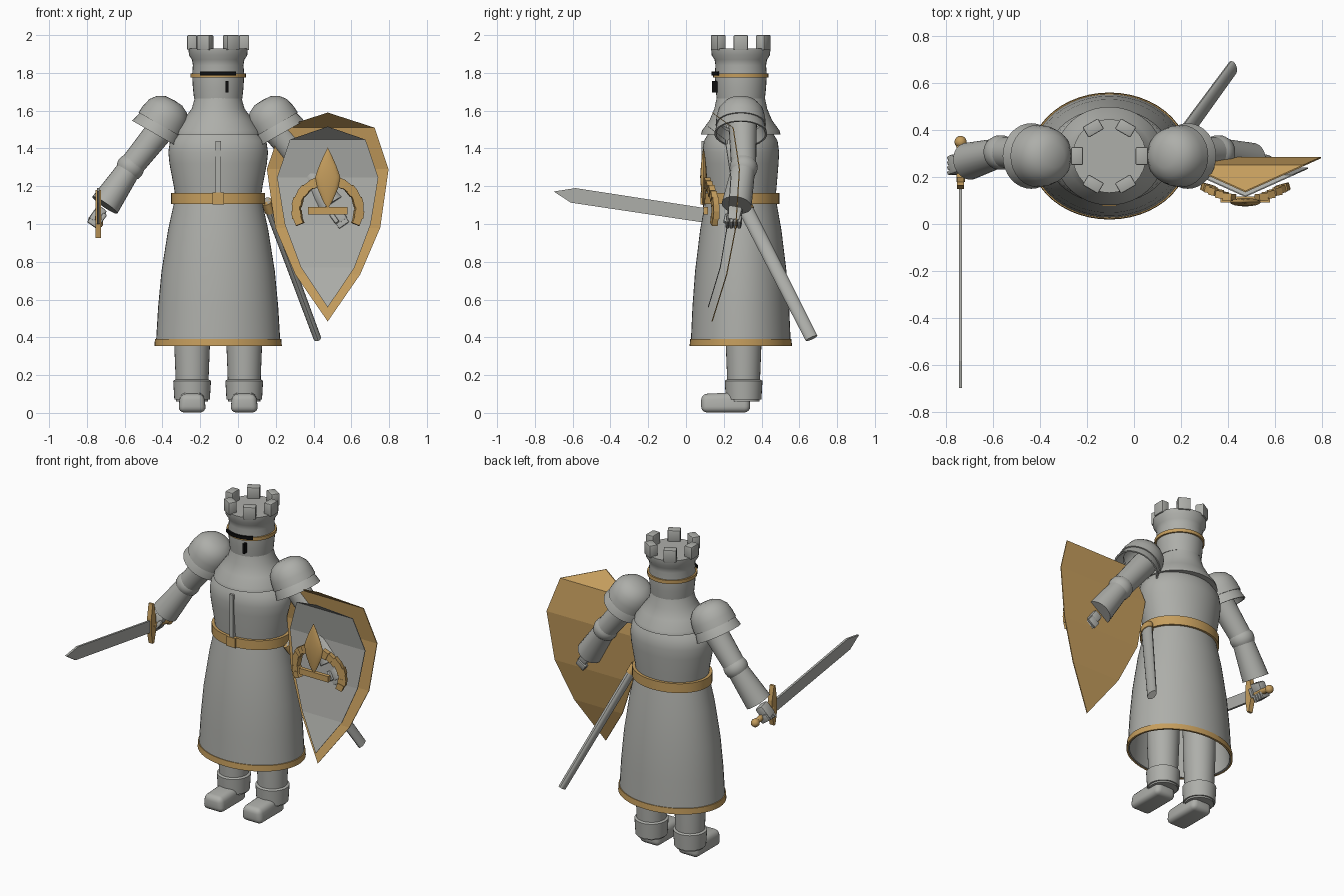
import bpy, bmesh, math
from mathutils import Vector, Matrix

if "Cube" in bpy.data.objects:
    bpy.data.objects.remove(bpy.data.objects["Cube"])

CX, CY = -0.105, 0.29        # body axis


def material(name, col):
    m = bpy.data.materials.new(name)
    m.diffuse_color = (*col, 1)
    m.use_nodes = True
    m.node_tree.nodes["Principled BSDF"].inputs["Base Color"].default_value = m.diffuse_color
    return m


STEEL = material("steel grey", (0.42, 0.425, 0.40))
GOLD = material("gold", (0.56, 0.34, 0.11))
BLACK = material("black", (0.004, 0.004, 0.004))


def finish(name, bm, mat, smooth=True, matrix=None):
    bmesh.ops.remove_doubles(bm, verts=bm.verts, dist=1e-5)
    bmesh.ops.recalc_face_normals(bm, faces=bm.faces)
    me = bpy.data.meshes.new(name)
    bm.to_mesh(me)
    bm.free()
    me.materials.append(mat)
    ob = bpy.data.objects.new(name, me)
    bpy.context.collection.objects.link(ob)
    if matrix:
        me.transform(matrix)
    if smooth:
        bpy.ops.object.select_all(action='DESELECT')
        ob.select_set(True)
        bpy.context.view_layer.objects.active = ob
        bpy.ops.object.shade_smooth_by_angle(angle=math.radians(35))
    return ob


def lathe(name, prof, mat, matrix=None, n=32):
    """Revolve (rx, ry, height) rings."""
    bm = bmesh.new()
    rings = [[bm.verts.new((rx * math.cos(2 * math.pi * i / n), ry * math.sin(2 * math.pi * i / n), h))
              for i in range(n)] for rx, ry, h in prof]
    for a, b in zip(rings, rings[1:]):
        for i in range(n):
            bm.faces.new((a[i], a[(i + 1) % n], b[(i + 1) % n], b[i]))
    return finish(name, bm, mat, True, matrix)


def rnd(*rh):
    return [(r, r, h) for r, h in rh]


def aim(p, q):
    """Matrix at p with z pointing to q, y kept near world y."""
    z = (Vector(q) - Vector(p)).normalized()
    x = Vector((0, 1, 0)).cross(z).normalized()
    y = z.cross(x)
    return Matrix.Translation(p) @ Matrix((x, y, z)).transposed().to_4x4()


def tube(name, p, q, r0, r1, mat, n=24, flat=1.0):
    h = (Vector(q) - Vector(p)).length
    return lathe(name, [(0, 0, 0), (r0 * flat, r0, 0), (r1 * flat, r1, h), (0, 0, h)], mat, aim(p, q), n)


def box(name, loc, size, mat, rot=None, bevel=0.0):
    bm = bmesh.new()
    bmesh.ops.create_cube(bm, size=1)
    bmesh.ops.scale(bm, vec=size, verts=bm.verts)
    if bevel:
        bmesh.ops.bevel(bm, geom=bm.edges[:], offset=bevel, segments=2, affect='EDGES', profile=0.5)
    m = Matrix.Translation(loc)
    if rot:
        m = m @ rot
    return finish(name, bm, mat, bevel > 0, m)


def prism(name, pts, thick, mat, matrix):
    """Extrude a flat xy outline, centred on z."""
    bm = bmesh.new()
    lo = [bm.verts.new((x, y, -thick / 2)) for x, y in pts]
    hi = [bm.verts.new((x, y, thick / 2)) for x, y in pts]
    bm.faces.new(lo)
    bm.faces.new(hi)
    for i in range(len(pts)):
        j = (i + 1) % len(pts)
        bm.faces.new((lo[i], lo[j], hi[j], hi[i]))
    return finish(name, bm, mat, False, matrix)


body = Matrix.Translation((CX, CY, 0))

# Skirt, open below, with hem and belt
lathe("skirt", [(.21, .17, 1.1), (.285, .23, .75), (.318, .255, .36), (.33, .265, .36), (.318, .256, .56),
                (.30, .242, .75), (.265, .215, .97), (.232, .188, 1.12)], STEEL, body, 48)
lathe("hem_trim", [(.325, .258, .355), (.337, .271, .355), (.335, .268, .392), (.325, .258, .392)], GOLD, body, 48)
lathe("belt", [(.22, .17, 1.105), (.249, .204, 1.105), (.249, .204, 1.165), (.22, .17, 1.165)], GOLD, body, 48)
box("buckle", (CX, .087, 1.135), (.062, .02, .062), GOLD)

# Torso, collar cape and chest ridge
lathe("torso", [(.225, .183, 1.13), (.235, .19, 1.2), (.258, .2, 1.32), (.264, .203, 1.38), (.255, .195, 1.44),
                (.21, .165, 1.49), (0, 0, 1.5)], STEEL, body, 48)
lathe("collar", [(.2, .17, 1.475), (.23, .21, 1.475), (.225, .205, 1.495), (.185, .165, 1.55), (.14, .14, 1.61),
                 (.12, .125, 1.68), (0, 0, 1.68)], STEEL, body, 48)
box("chest_ridge", (CX, .096, 1.30), (.028, .03, .28), STEEL)

# Helmet with battlement crown
lathe("helmet", rnd((0, 1.665), (.128, 1.665), (.134, 1.72), (.138, 1.79), (.134, 1.84), (.139, 1.87),
                    (.155, 1.895), (.157, 1.93), (0, 1.93)), STEEL, body)
lathe("helmet_band", rnd((.13, 1.775), (.147, 1.775), (.147, 1.797), (.13, 1.797)), GOLD, body)
for k in range(6):
    a = k * math.pi / 3
    box("merlon", (CX + .138 * math.cos(a), CY + .138 * math.sin(a), 1.96), (.052, .076, .08), STEEL,
        Matrix.Rotation(a, 4, 'Z'), .006)
for k in range(-4, 5):
    a = -math.pi / 2 + k * .145
    box("visor_slit", (CX + .15 * math.cos(a), CY + .15 * math.sin(a), 1.797), (.012, .023, .02), BLACK,
        Matrix.Rotation(a, 4, 'Z'))
box("breath_slit", (-.058, .152, 1.727), (.014, .03, .062), BLACK)

# Limbs, repeated on both sides
for s in (-1, 1):
    def P(dx, y, z):
        return (CX + s * dx, y, z)

    # Layered shoulder guard
    pad = aim(P(.232, CY, 1.655), P(.335, CY, 1.475))
    lathe("shoulder_dome", rnd((0, 0), (.05, .004), (.09, .024), (.118, .06), (.129, .105), (.133, .15), (.11, .15)),
          STEEL, pad)
    lathe("shoulder_lower_plate", rnd((.11, .12), (.128, .155), (.14, .205), (.13, .205), (.105, .14)), STEEL, pad)

    # Arm
    sh, el, wr = P(.28, .30, 1.53), P(.465, .305, 1.30), P(.60, .268, 1.10)
    tube("upper_arm", sh, el, .075, .066, STEEL)
    lathe("elbow", rnd((0, -.07), (.045, -.058), (.07, -.025), (.074, 0), (.07, .025), (.045, .058), (0, .07)),
          STEEL, aim(el, wr))
    tube("forearm", el, wr, .062, .08, STEEL)
    hand = P(.65, .25, 1.03)
    rot = aim(wr, hand).to_3x3().to_4x4()
    box("palm", P(.64, .255, 1.045), (.06, .075, .09), STEEL, rot, .012)
    for f in range(4):
        box("finger", P(.655, .222 + f * .021, 1.01), (.065, .018, .045), STEEL, rot, .006)
    box("thumb", P(.615, .215, 1.03), (.025, .025, .06), STEEL, rot, .008)

    # Leg and boot
    leg = Matrix.Translation(P(.138, .305, 0))
    lathe("leg", rnd((0, .06), (.085, .06), (.088, .2), (.096, .4), (.1, .8), (0, .8)), STEEL, leg)
    lathe("boot_cuff", rnd((0, .07), (.094, .07), (.1, .17), (.088, .177), (0, .177)), STEEL, leg)
    bm = bmesh.new()
    bmesh.ops.create_cube(bm, size=1)
    bmesh.ops.scale(bm, vec=(.148, .26, .11), verts=bm.verts)
    for v in bm.verts:
        if v.co.z > 0:
            v.co.x *= .85
        if v.co.y < 0:
            v.co.z -= .012 if v.co.z > 0 else 0
    bmesh.ops.bevel(bm, geom=bm.edges[:], offset=.032, segments=4, affect='EDGES', profile=0.5)
    finish("boot", bm, STEEL, True, Matrix.Translation(P(.138, .21, .057)))

# Shield: (half width, height) rows joined by plates, swept back at the sides
SX = .475


def shield_plate(name, rows, front, thick, mat):
    bm = bmesh.new()
    layers = []
    for off in (0, thick):
        layers.append([[bm.verts.new((SX + sgn * w, front + .45 * w + off, z)) for sgn in ((-1, 1) if w else (1,))]
                       for w, z in rows])
    for rs in layers:
        for a, b in zip(rs, rs[1:]):
            bm.faces.new(a + b[::-1])
    f, k = layers
    for i in range(len(rows) - 1):
        for side in (0, -1):
            bm.faces.new((f[i][side], f[i + 1][side], k[i + 1][side], k[i][side]))
    return finish(name, bm, mat, False)


shield_plate("shield_back", [(0, 1.59), (.248, 1.51), (.322, 1.29), (.278, .98), (.172, .733), (0, .484)],
             .135, .006, GOLD)
shield_plate("shield_panel", [(0, 1.516), (.2, 1.447), (.268, 1.246), (.227, .997), (.142, .77), (0, .558)],
             .115, .005, STEEL)

# Shield crest: leaf, bar and two arcs of blocks
lathe("crest_leaf", [(0, 0, 1.08), (.025, .008, 1.12), (.055, .014, 1.19), (.066, .018, 1.25), (.045, .014, 1.31),
                     (.018, .007, 1.37), (0, 0, 1.405)], GOLD, Matrix.Translation((SX, .093, 0)), 16)
box("crest_bar", (SX, .105, 1.07), (.21, .025, .038), GOLD)
for s in (-1, 1):
    for k in range(8):
        a = math.radians(-22 + k * 12.5)
        w = .165 * math.cos(a)
        big = .05 if k % 2 else .042
        turn = Matrix.Rotation(s * w * 1.6, 4, 'Z') @ Matrix.Rotation(-s * a, 4, 'Y')
        box("crest_arc_block", (SX + s * w, .105 + 1.9 * w * w, 1.075 + .155 * math.sin(a)),
            (big, .032, .04), GOLD, turn)

# Sword, lying in the plane x = -0.74 and pointing forward
X0 = -.74
side = Matrix(((0, 0, 1, X0), (1, 0, 0, 0), (0, 1, 0, 0), (0, 0, 0, 1)))
prism("blade", [(.18, 1.072), (.18, .995), (-.61, 1.113), (-.70, 1.172), (-.585, 1.19)], .014, STEEL, side)
prism("sword_guard", [(.165, 1.18), (.15, 1.09), (.15, 1.0), (.165, .925), (.18, .925), (.20, 1.0), (.20, 1.09),
                      (.18, 1.18)], .03, GOLD, side)
tube("sword_grip", (X0, .18, 1.035), (X0, .345, 1.005), .018, .018, GOLD, 12)
lathe("sword_pommel", [(.026 * math.sin(i * math.pi / 8), .026 * math.sin(i * math.pi / 8),
                        -.026 * math.cos(i * math.pi / 8)) for i in range(9)], GOLD,
      Matrix.Translation((X0, .35, 1.003)), 16)

# Scabbard hanging from the belt
top, tip = Vector((.15, .295, 1.12)), Vector((.42, .665, .395))
tube("scabbard", top, tip, .04, .034, STEEL, 16, .6)
tube("scabbard_mouth", top, top.lerp(tip, .07), .044, .044, GOLD, 16, .65)
